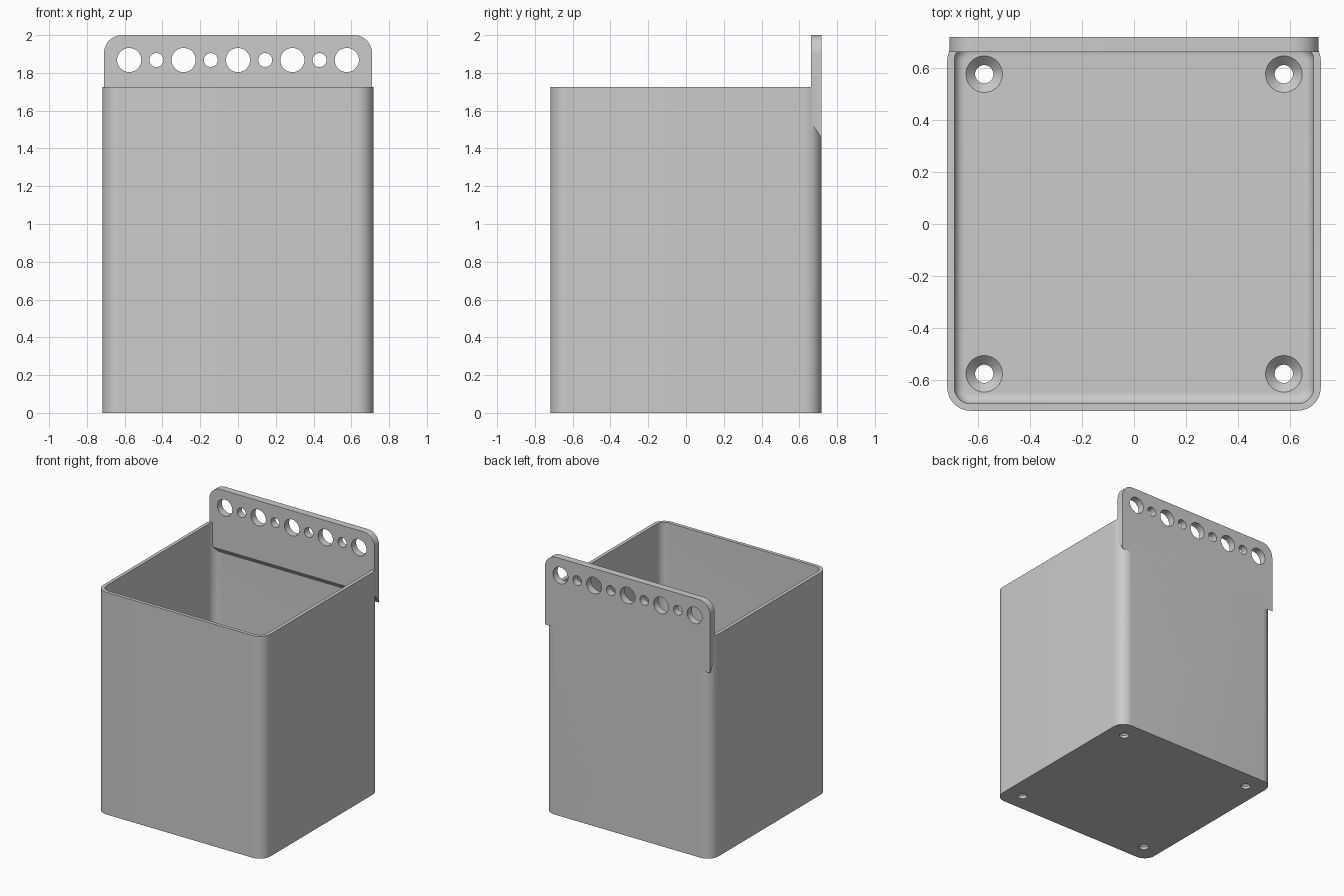
import bpy, bmesh, math
from mathutils import Matrix, Vector

if "Cube" in bpy.data.objects:
    bpy.data.objects.remove(bpy.data.objects["Cube"])

HALF, HEIGHT, WALL, FLOOR = 0.717, 1.725, 0.027, 0.055
CORNER, FILLET = 0.09, 0.04
PLATE_FRONT, PLATE_HALF = 0.661, 0.709

grey = bpy.data.materials.new("plain grey")
grey.use_nodes = True
colour = (0.6, 0.6, 0.6, 1)
grey.diffuse_color = colour
grey.node_tree.nodes["Principled BSDF"].inputs["Base Color"].default_value = colour


def make_object(name, bm):
    bmesh.ops.recalc_face_normals(bm, faces=bm.faces)
    mesh = bpy.data.meshes.new(name)
    bm.to_mesh(mesh)
    bm.free()
    mesh.materials.append(grey)
    obj = bpy.data.objects.new(name, mesh)
    bpy.context.collection.objects.link(obj)
    return obj


def arc(cx, cy, r, start, steps=12):
    """Quarter circle of 2D points."""
    angles = [start + math.pi / 2 * i / steps for i in range(steps + 1)]
    return [(cx + r * math.cos(a), cy + r * math.sin(a)) for a in angles]


def rounded_square(half, r):
    c = half - r
    points = []
    for i, (sx, sy) in enumerate([(1, 1), (-1, 1), (-1, -1), (1, -1)]):
        points += arc(sx * c, sy * c, r, i * math.pi / 2)
    return points


def loft(name, rings):
    """Skin a stack of equal rings of 3D points and cap both ends."""
    bm = bmesh.new()
    loops = [[bm.verts.new(p) for p in ring] for ring in rings]
    n = len(loops[0])
    for a, b in zip(loops, loops[1:]):
        for i in range(n):
            j = (i + 1) % n
            bm.faces.new((a[i], a[j], b[j], b[i]))
    bm.faces.new(loops[0])
    bm.faces.new(loops[-1])
    return make_object(name, bm)


def lathe(name, profile, matrix, sides=40):
    """Round solid from (radius, height) pairs, placed by a matrix."""
    rings = []
    for r, h in profile:
        turns = [2 * math.pi * i / sides for i in range(sides)]
        rings.append([matrix @ Vector((r * math.cos(t), r * math.sin(t), h)) for t in turns])
    return loft(name, rings)


def combine(target, tool, operation):
    mod = target.modifiers.new(operation.lower(), "BOOLEAN")
    mod.operation, mod.solver, mod.object = operation, "EXACT", tool
    bpy.context.view_layer.objects.active = target
    bpy.ops.object.modifier_apply(modifier=mod.name)
    bpy.data.objects.remove(tool)


# Open box: outer wall, rim, inner wall, filleted floor
sections = [(HALF, CORNER, 0), (HALF, CORNER, HEIGHT)]
inner = HALF - WALL
sections.append((inner, CORNER - WALL, HEIGHT))
for i in range(7):
    a = math.pi / 2 * i / 6
    inset = FILLET * (1 - math.cos(a))
    sections.append((inner - inset, CORNER - WALL - inset, FLOOR + FILLET * (1 - math.sin(a))))
box = loft("storage_box", [[(x, y, z) for x, y in rounded_square(h, r)] for h, r, z in sections])

# Countersunk screw holes in the floor
for sx in (-1, 1):
    for sy in (-1, 1):
        place = Matrix.Translation((sx * 0.575, sy * 0.575, 0))
        profile = [(0.035, -0.05), (0.035, FLOOR - 0.035), (0.07, FLOOR), (0.07, FLOOR + 0.03)]
        combine(box, lathe("screw_cutter", profile, place), "DIFFERENCE")

# Hanging plate with rounded top corners and a sloping underside
r = 0.095
top = arc(PLATE_HALF - r, 2 - r, r, 0) + arc(r - PLATE_HALF, 2 - r, r, math.pi / 2)
rings = []
for y, bottom in ((PLATE_FRONT, 1.54), (HALF, 1.455)):
    outline = top + [(-PLATE_HALF, bottom), (PLATE_HALF, bottom)]
    rings.append([(x, y, z) for x, z in outline])
plate = loft("hanging_plate", rings)

# Alternating large and small holes along the plate
for i in range(-4, 5):
    radius = 0.064 if i % 2 == 0 else 0.037
    place = Matrix.Translation((i * 0.144, 0.69, 1.868)) @ Matrix.Rotation(math.pi / 2, 4, "X")
    combine(plate, lathe("hole_cutter", [(radius, -0.1), (radius, 0.1)], place), "DIFFERENCE")

combine(box, plate, "UNION")

bpy.ops.object.select_all(action="DESELECT")
box.select_set(True)
bpy.context.view_layer.objects.active = box
bpy.ops.object.shade_smooth_by_angle(angle=math.radians(30))
